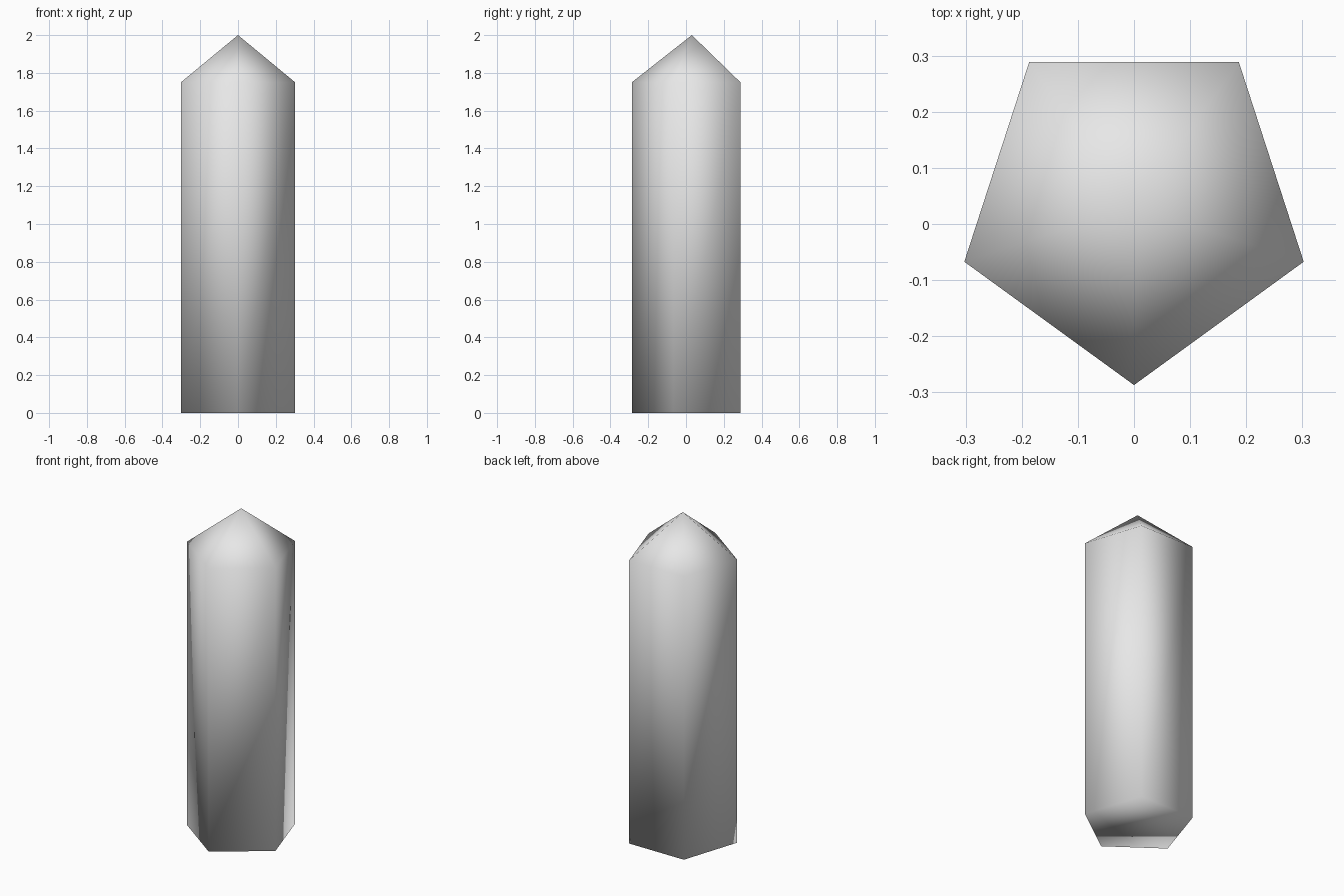
import bpy
import bmesh
from math import cos, sin, radians

# Remove the default cube
cube = bpy.data.objects.get("Cube")
if cube:
    bpy.data.objects.remove(cube, do_unlink=True)

SIDES = 5
RADIUS = 0.318
CENTRE_Y = 0.031
RIM_Z = 1.75
TIP_Z = 2.0

# Plain grey material
grey = bpy.data.materials.new("light grey")
grey.use_nodes = True
colour = (0.8, 0.8, 0.8, 1.0)
grey.diffuse_color = colour
grey.node_tree.nodes["Principled BSDF"].inputs["Base Color"].default_value = colour


def ring(bm, z):
    """Pentagon of vertices with one corner pointing to the front."""
    angles = [radians(-90 + 360 * i / SIDES) for i in range(SIDES)]
    return [bm.verts.new((RADIUS * cos(a), CENTRE_Y + RADIUS * sin(a), z))
            for a in angles]


# Five-sided column with a closed base and a pointed cap
bm = bmesh.new()
base = ring(bm, 0)
rim = ring(bm, RIM_Z)
tip = bm.verts.new((0, CENTRE_Y, TIP_Z))
bm.faces.new(base[::-1])
for i in range(SIDES):
    j = (i + 1) % SIDES
    bm.faces.new((base[i], base[j], rim[j], rim[i]))
    bm.faces.new((rim[i], rim[j], tip))
bmesh.ops.recalc_face_normals(bm, faces=bm.faces)

# Soft shading over every edge
for face in bm.faces:
    face.smooth = True

mesh = bpy.data.meshes.new("pointed_column")
bm.to_mesh(mesh)
bm.free()
mesh.materials.append(grey)
column = bpy.data.objects.new("pointed_column", mesh)
bpy.context.collection.objects.link(column)
